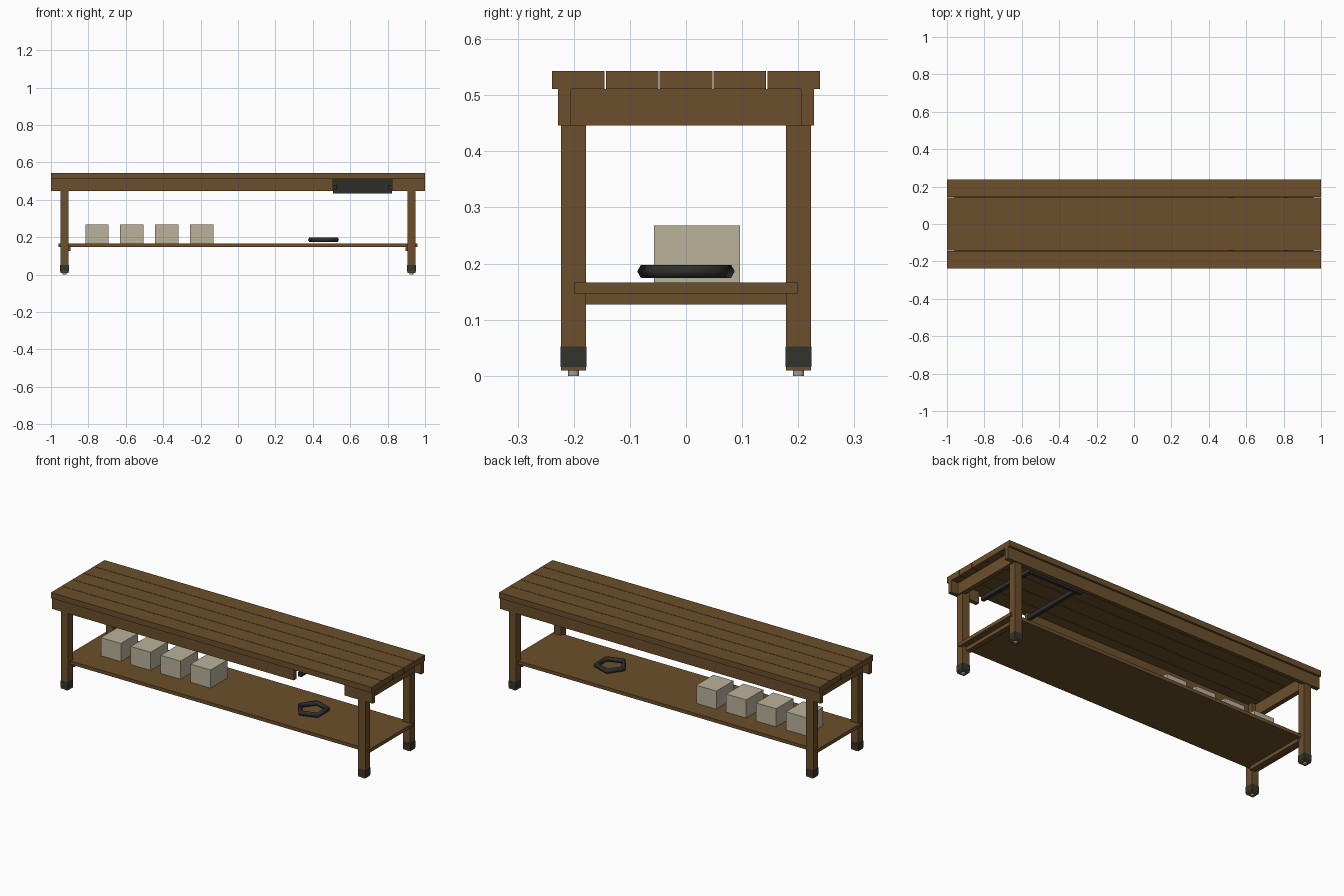
import bpy, bmesh, math

if "Cube" in bpy.data.objects:
    bpy.data.objects.remove(bpy.data.objects["Cube"])


def material(name, rgb):
    m = bpy.data.materials.new(name)
    m.diffuse_color = (*rgb, 1)
    m.use_nodes = True
    m.node_tree.nodes["Principled BSDF"].inputs["Base Color"].default_value = m.diffuse_color
    return m


wood = material("brown_wood", (0.150, 0.078, 0.025))
rubber = material("dark_rubber", (0.034, 0.034, 0.027))
metal = material("black_metal", (0.026, 0.028, 0.025))
steel = material("light_steel", (0.36, 0.35, 0.31))
card = material("beige_box", (0.49, 0.445, 0.33))


def box(name, mat, x, y, z):
    """Box from (min, max) ranges on each axis."""
    bm = bmesh.new()
    bmesh.ops.create_cube(bm, size=1)
    for v in bm.verts:
        v.co = [r[0] if c < 0 else r[1] for c, r in zip(v.co, (x, y, z))]
    me = bpy.data.meshes.new(name)
    bm.to_mesh(me)
    bm.free()
    me.materials.append(mat)
    ob = bpy.data.objects.new(name, me)
    bpy.context.collection.objects.link(ob)
    return ob


def span(centre, half):
    return (centre - half, centre + half)


# Top planks
for i in range(5):
    box("top_plank", wood, (-1, 1), span((i - 2) * 0.0962, 0.0468), (0.511, 0.543))

# Long aprons, the front one with an opening for the tray
APRON_Z = (0.446, 0.511)
box("back_apron", wood, (-1, 1), (0.205, 0.228), APRON_Z)
box("front_apron_long", wood, (-1, 0.508), (-0.228, -0.205), APRON_Z)
box("front_apron_short", wood, (0.823, 1), (-0.228, -0.205), APRON_Z)

# Both ends: rail, stretcher, legs and feet
for sx in (-1, 1):
    box("end_rail", wood, span(sx * 0.944, 0.013), (-0.205, 0.205), APRON_Z)
    box("end_stretcher", wood, span(sx * 0.911, 0.015), (-0.182, 0.182), (0.127, 0.147))
    for sy in (-1, 1):
        x, y = sx * 0.928, sy * 0.2005
        box("leg", wood, span(x, 0.022), span(y, 0.022), (0.009, 0.511))
        box("foot_cap", rubber, span(x, 0.0235), span(y, 0.0235), (0.016, 0.052))
        bpy.ops.mesh.primitive_cylinder_add(vertices=12, radius=0.01, depth=0.012,
                                            location=(x, y, 0.006))
        peg = bpy.context.object
        peg.name = "foot_peg"
        peg.data.materials.append(steel)

# Lower shelf
box("lower_shelf", wood, (-0.96, 0.96), (-0.199, 0.199), (0.147, 0.166))

# Tray frame under the top: back plate and two runners
box("tray_back_plate", metal, (0.508, 0.823), (0.19, 0.206), (0.434, 0.510))
for x in (0.518, 0.813):
    box("tray_runner", metal, span(x, 0.01), (-0.19, 0.19), (0.455, 0.478))

# Storage boxes on the shelf
for i in range(4):
    box("storage_box", card, span(-0.754 + i * 0.1867, 0.0625), (-0.057, 0.096), (0.166, 0.268))

# Five-sided ring on the shelf
bpy.ops.mesh.primitive_torus_add(major_segments=5, minor_segments=6, major_radius=0.078,
                                 minor_radius=0.0133, location=(0.4655, 0, 0.186),
                                 rotation=(0, 0, math.pi))
ring = bpy.context.object
ring.name = "shelf_ring"
ring.data.materials.append(metal)
ring.data.shade_smooth()
